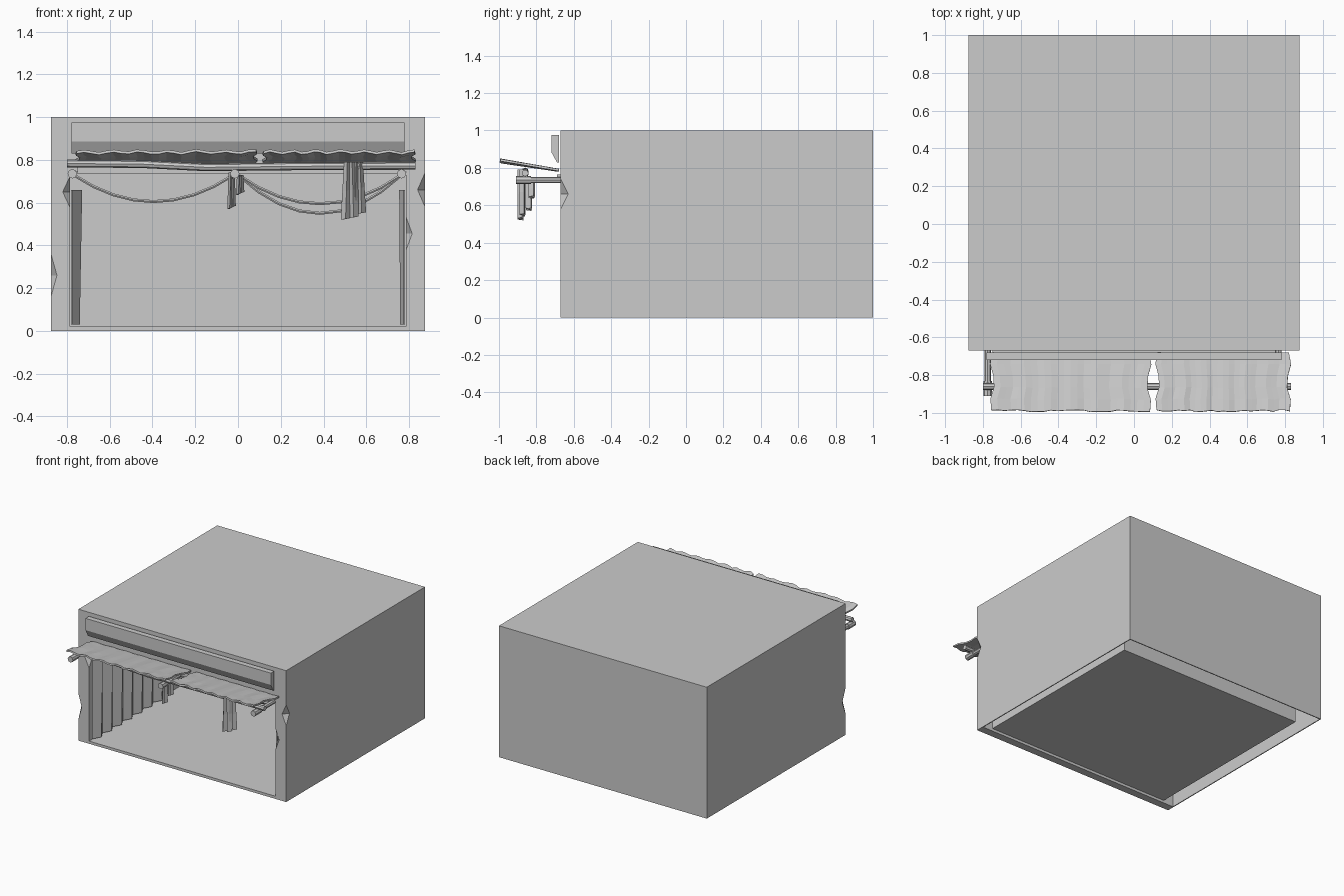
import bpy, bmesh, math, random
from mathutils import Vector

random.seed(4)
cube = bpy.data.objects.get("Cube")
if cube:
    bpy.data.objects.remove(cube, do_unlink=True)

grey = bpy.data.materials.new("plain_grey")
grey.use_nodes = True
grey.diffuse_color = (0.6, 0.6, 0.6, 1)
grey.node_tree.nodes["Principled BSDF"].inputs["Base Color"].default_value = (0.6, 0.6, 0.6, 1)


def finish(name, bm):
    mesh = bpy.data.meshes.new(name)
    bm.to_mesh(mesh)
    bm.free()
    mesh.materials.append(grey)
    obj = bpy.data.objects.new(name, mesh)
    bpy.context.collection.objects.link(obj)
    return obj


def box(name, x, y, z):
    bm = bmesh.new()
    bmesh.ops.create_cube(bm, size=1)
    for v in bm.verts:
        v.co = [r[0] if c < 0 else r[1] for c, r in zip(v.co, (x, y, z))]
    return finish(name, bm)


def chip(name, centre, radii):
    # pointed eight-sided cutter for worn corners
    bm = bmesh.new()
    for axis in range(3):
        for sign in (-1, 1):
            co = Vector(centre)
            co[axis] += sign * radii[axis]
            bm.verts.new(co)
    bmesh.ops.convex_hull(bm, input=bm.verts[:])
    return finish(name, bm)


def cut(obj, cutter):
    cutter.hide_render = True
    mod = obj.modifiers.new("cut", 'BOOLEAN')
    mod.operation = 'DIFFERENCE'
    mod.solver = 'EXACT'
    mod.object = cutter
    bpy.context.view_layer.objects.active = obj
    bpy.ops.object.modifier_apply(modifier=mod.name)
    bpy.data.objects.remove(cutter, do_unlink=True)


def sheet(name, nu, nv, place, thickness):
    # grid of flat faces placed by a function of u and v, then thickened
    bm = bmesh.new()
    grid = [[bm.verts.new(place(i / nu, j / nv)) for j in range(nv + 1)] for i in range(nu + 1)]
    for i in range(nu):
        for j in range(nv):
            bm.faces.new((grid[i][j], grid[i + 1][j], grid[i + 1][j + 1], grid[i][j + 1]))
    bmesh.ops.recalc_face_normals(bm, faces=bm.faces[:])
    obj = finish(name, bm)
    mod = obj.modifiers.new("thickness", 'SOLIDIFY')
    mod.thickness = thickness
    mod.offset = 0
    return obj


def rod(name, points, radius, sides=8):
    curve = bpy.data.curves.new(name, 'CURVE')
    curve.dimensions = '3D'
    curve.bevel_depth = radius
    curve.bevel_resolution = max(0, sides // 2 - 2)
    curve.use_fill_caps = True
    line = curve.splines.new('POLY')
    line.points.add(len(points) - 1)
    for p, co in zip(line.points, points):
        p.co = (*co, 1)
    line.use_smooth = False
    curve.materials.append(grey)
    obj = bpy.data.objects.new(name, curve)
    bpy.context.collection.objects.link(obj)


# Outer shell, hollow below, with a solid front frame and chipped corners
shell = box("outer_shell", (-.875, .875), (-.67, 1), (0, 1))
cut(shell, box("cavity", (-.868, .868), (-.61, .993), (-.1, .985)))
cut(shell, box("opening", (-.785, .785), (-.8, -.5), (.02, .745)))
chips = [(.875, .66, .035, .08), (-.875, .26, .028, .1),
         (-.785, .65, .035, .075), (.785, .455, .03, .08)]
for x, z, rx, rz in chips:
    cut(shell, chip("worn_corner", (x, -.67, z), (rx, .04, rz)))

# Room lining, open toward the front
room = box("room_lining", (-.785, .785), (-.612, .83), (.02, .745))
bm = bmesh.new()
bm.from_mesh(room.data)
bmesh.ops.delete(bm, geom=[f for f in bm.faces if f.calc_center_median().y < -.6], context='FACES')
bmesh.ops.reverse_faces(bm, faces=bm.faces[:])
bm.to_mesh(room.data)
bm.free()

# Sign board with an undercut lower edge
bm = bmesh.new()
profile = [(-.72, .975), (-.68, .975), (-.68, .83), (-.69, .83), (-.72, .885)]
ends = [[bm.verts.new((x, y, z)) for y, z in profile] for x in (-.78, .78)]
bm.faces.new(ends[0])
bm.faces.new(ends[1][::-1])
for i in range(len(profile)):
    k = (i + 1) % len(profile)
    bm.faces.new((ends[0][i], ends[1][i], ends[1][k], ends[0][k]))
bmesh.ops.recalc_face_normals(bm, faces=bm.faces[:])
finish("sign_board", bm)


# Two ragged awning cloths rising outward
def awning(name, x0, x1):
    ragged = [random.uniform(-.006, .006) for _ in range(25)]

    def place(u, v):
        wave = .006 * math.sin(u * 40) + ragged[round(u * 24)] * .4
        side = .012 * math.sin(v * 9) * (2 * u - 1)
        y = -.68 - v * (.31 + ragged[round(u * 24)])
        return (x0 + (x1 - x0) * u + side, y, .787 + .05 * v + wave * (.3 + .7 * v))
    sheet(name, 24, 5, place, .012)


awning("awning_right", -.75, .08)
awning("awning_left", .125, .82)

# Support arms and the crooked cross pole
for side, x in (("right", -.775), ("middle", -.015), ("left", .765)):
    rod("arm_" + side, [(x, -.91, .735), (x, -.66, .735)], .017)
    rod("arm_tip_" + side, [(x, -.91, .735), (x, -.83, .735)], .022)
rod("cross_pole", [(-.8, -.86, .783), (-.45, -.86, .78), (-.15, -.86, .765),
                   (.3, -.86, .77), (.83, -.86, .772)], .018)
box("rear_rail", (-.75, .75), (-.69, -.67), (.735, .765))


# Cloth strips hanging from the pole
def strip(name, x0, x1, y, top, bottom, flare):
    def place(u, v):
        x = x0 + (x1 - x0) * u + flare * v * (u - .5)
        return (x, y + .012 * math.cos(u * math.pi * 4), top + (bottom - top) * v + .015 * u * v)
    sheet(name, 4, 2, place, .01)


strip("hanging_cloth_a", .5, .545, -.885, .79, .52, .03)
strip("hanging_cloth_b", .545, .58, -.875, .79, .54, .03)
strip("hanging_scrap_a", -.04, -.02, -.84, .74, .57, .01)
strip("hanging_scrap_b", 0, .02, -.825, .73, .635, .01)


# Sagging ropes
def rope(name, x0, x1, low):
    points = []
    for i in range(9):
        t = i / 8
        points.append((x0 + (x1 - x0) * t, -.45, low + (.73 - low) * (2 * t - 1) ** 2))
    rod(name, points, .008, 6)


rope("rope_right", -.77, -.02, .605)
rope("rope_left_low", .0, .765, .55)
rope("rope_left_high", .0, .765, .595)


# Pleated curtains along both side walls
def curtain(name, side, depth):
    def place(u, v):
        fold = round(u * 14) % 2
        x = side * (.778 - fold * depth * (.75 + .25 * v))
        return (x, -.645 + .85 * u, .03 + .63 * v)
    sheet(name, 14, 1, place, .008)


curtain("curtain_right", -1, .045)
curtain("curtain_left", 1, .02)
